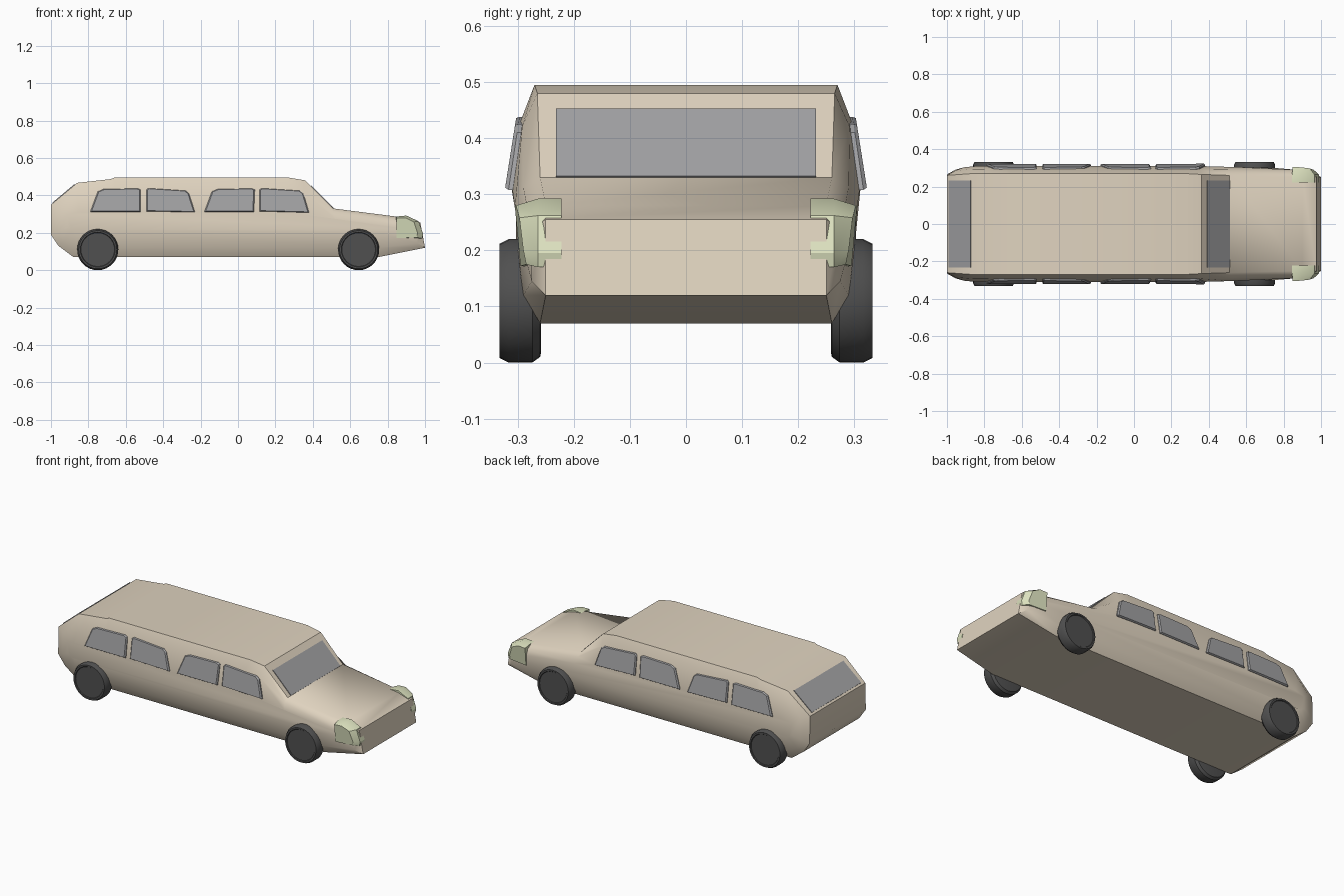
import bpy, bmesh, math
from mathutils import Vector

if "Cube" in bpy.data.objects:
    bpy.data.objects.remove(bpy.data.objects["Cube"])


def material(name, rgb):
    m = bpy.data.materials.new(name)
    m.diffuse_color = (*rgb, 1)
    m.use_nodes = True
    m.node_tree.nodes["Principled BSDF"].inputs["Base Color"].default_value = m.diffuse_color
    return m


BEIGE = material("beige_paint", (0.74, 0.65, 0.52))
GLASS = material("grey_glass", (0.36, 0.36, 0.37))
TYRE = material("dark_rubber", (0.08, 0.08, 0.08))
LAMP = material("pale_lamp", (0.72, 0.76, 0.52))


def loft(name, rings, mat, angle=35, bevel=0):
    """Skin a row of equal-length closed rings and cap both ends."""
    bm = bmesh.new()
    vs = [[bm.verts.new(p) for p in r] for r in rings]
    n = len(rings[0])
    for a, b in zip(vs, vs[1:]):
        for i in range(n):
            j = (i + 1) % n
            bm.faces.new((a[i], a[j], b[j], b[i]))
    bm.faces.new(vs[0])
    bm.faces.new(vs[-1])
    bmesh.ops.recalc_face_normals(bm, faces=bm.faces)
    if bevel:
        bmesh.ops.bevel(bm, geom=bm.edges[:], offset=bevel, segments=1, affect='EDGES')
    me = bpy.data.meshes.new(name)
    bm.to_mesh(me)
    bm.free()
    ob = bpy.data.objects.new(name, me)
    bpy.context.collection.objects.link(ob)
    me.materials.append(mat)
    bpy.ops.object.select_all(action='DESELECT')
    ob.select_set(True)
    bpy.context.view_layer.objects.active = ob
    bpy.ops.object.shade_smooth_by_angle(angle=math.radians(angle))
    return ob


def flip(ring):
    return [(x, -y, z) for x, y, z in ring]


# Body: side outline at three depths (centre panel, shoulder, flank)
centre = [(-.88, .26, .07), (-.96, .26, .13), (-1, .265, .19), (-1, .26, .35),
          (-.86, .27, .467), (-.68, .27, .487), (-.66, .27, .495), (.27, .27, .495),
          (.36, .265, .48), (.51, .26, .33), (.9, .25, .28), (.975, .25, .255),
          (1, .25, .12), (.75, .26, .07)]
shoulder = [(-.87, .29, .12), (-.93, .285, .15), (-.955, .29, .21), (-.955, .285, .335),
            (-.86, .293, .42), (-.68, .295, .43), (-.66, .295, .43), (.25, .295, .43),
            (.35, .292, .42), (.51, .29, .312), (.88, .28, .26), (.95, .275, .24),
            (.96, .275, .145), (.75, .29, .12)]
flank = [(-.86, .308, .21), (-.89, .303, .215), (-.91, .303, .23), (-.91, .303, .3),
         (-.85, .309, .31), (-.68, .311, .31), (-.66, .311, .31), (.27, .311, .31),
         (.38, .309, .305), (.52, .305, .275), (.86, .29, .235), (.9, .287, .22),
         (.9, .287, .19), (.75, .3, .2)]
loft("car_body", [flank, shoulder, centre, flip(centre), flip(shoulder), flip(flank)], BEIGE)

# Side windows: slanted panes that lean in with the cabin
panes = [
    [(-.79, .312), (-.52, .312), (-.52, .43), (-.535, .437), (-.72, .433), (-.75, .42)],
    [(-.49, .315), (-.23, .31), (-.262, .41), (-.28, .425), (-.48, .438), (-.49, .43)],
    [(-.18, .312), (.085, .312), (.09, .43), (.075, .437), (-.11, .433), (-.14, .42)],
    [(.115, .315), (.38, .308), (.35, .41), (.33, .425), (.125, .438), (.115, .43)],
]
for k, pane in enumerate(panes):
    def row(off, s=1.0):
        cx = sum(p[0] for p in pane) / 6
        cz = sum(p[1] for p in pane) / 6
        return [(cx + (x - cx) * s, .322 - (z - .31) * .15 - off, cz + (z - cz) * s)
                for x, z in pane]
    rings = [row(0, .95), row(.006), row(.03)]
    loft(f"side_window_{k}_back", rings, GLASS, 20)
    loft(f"side_window_{k}_front", [flip(r) for r in rings], GLASS, 20)


# Windscreen and rear window: thin slabs lying on the sloped panels
def slab(name, low, high, half, thick=.004):
    d = Vector((high[0] - low[0], 0, high[1] - low[1])).normalized()
    n = Vector((-d.z, 0, d.x))
    if n.z < 0:
        n = -n
    rings = []
    for t in (-.008, thick):
        rings.append([tuple(Vector((p[0], y, p[1])) + n * t)
                      for p, y in ((low, -half), (low, half), (high, half), (high, -half))])
    loft(name, rings, GLASS, 20)


slab("windscreen", (.51, .33), (.39, .45), .232)
slab("rear_window", (-.99, .358), (-.872, .457), .232)

# Headlights wrapping the front corners
lamp = [(.845, .17), (.985, .17), (.99, .195), (.965, .262), (.9, .292), (.845, .287)]
inner = [(x, .222, z) for x, z in lamp]
mid = [(x, .264, z) for x, z in lamp]
outer = [(.848, .295, .172), (.955, .285, .175), (.96, .29, .2), (.94, .297, .258),
         (.895, .303, .28), (.848, .305, .278)]
loft("headlight_back", [inner, mid, outer], LAMP, 30)
loft("headlight_front", [flip(r) for r in (inner, mid, outer)], LAMP, 30)

# Wheels: turned profile with chamfered tread and slightly dished face
wheel_profile = [(.09, .258), (.1, .26), (.11, .274), (.11, .316), (.102, .332),
                 (.093, .332), (.09, .328)]
for cx, end in ((-.75, "rear"), (.645, "front")):
    rings = [[(cx + r * math.cos(2 * math.pi * i / 32), y, .11 + r * math.sin(2 * math.pi * i / 32))
              for i in range(32)] for r, y in wheel_profile]
    loft(f"{end}_wheel_back", rings, TYRE)
    loft(f"{end}_wheel_front", [flip(r) for r in rings], TYRE)
